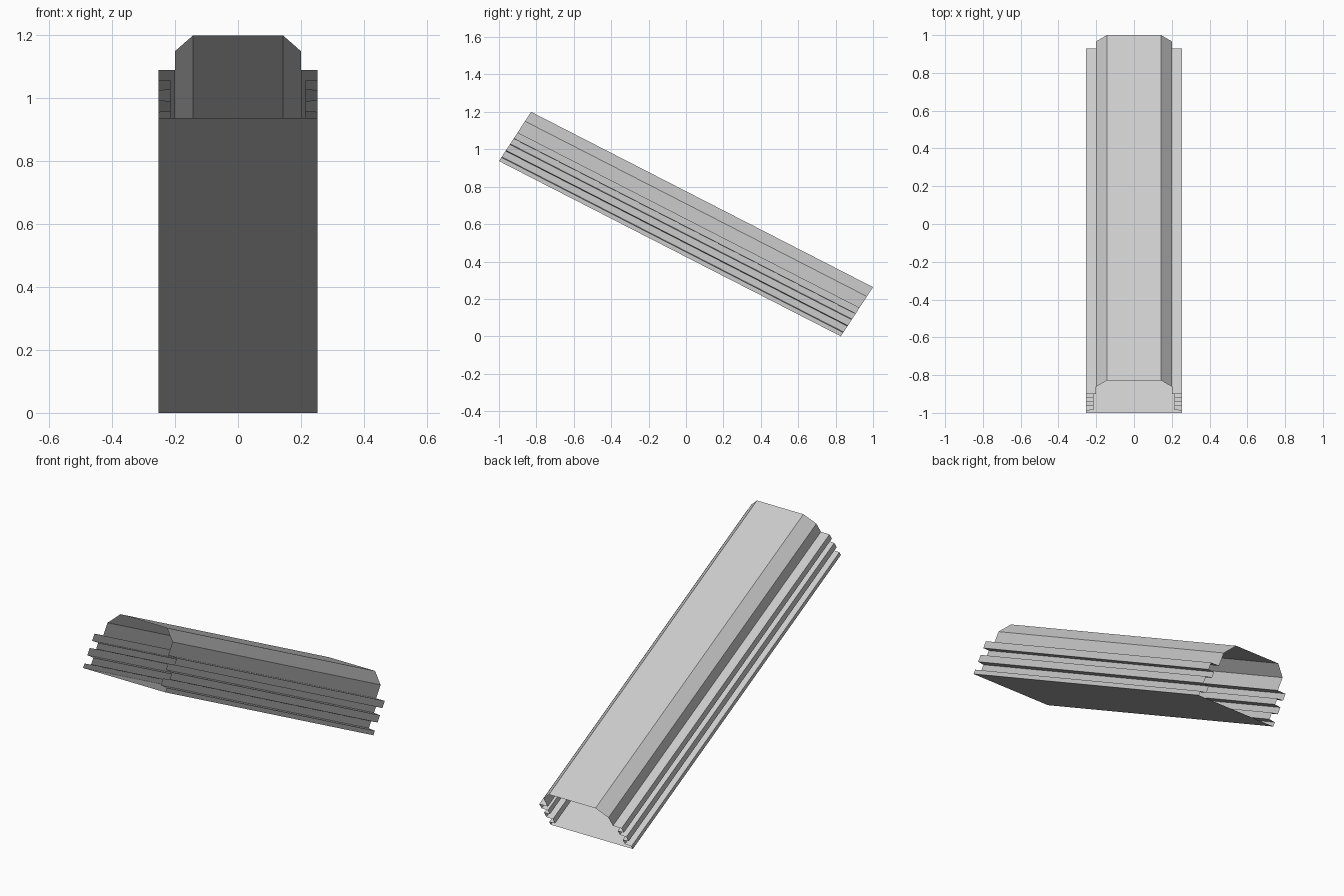
import bpy, bmesh
from mathutils import Vector

if "Cube" in bpy.data.objects:
    bpy.data.objects.remove(bpy.data.objects["Cube"])

# Right half of the cross-section: (x, height along the slanted end)
half = [(0.253, 0.937), (0.253, 0.957), (0.215, 0.960), (0.215, 0.991),
        (0.253, 0.994), (0.253, 1.026), (0.215, 1.029), (0.215, 1.057),
        (0.253, 1.058), (0.253, 1.090), (0.200, 1.090), (0.200, 1.150),
        (0.143, 1.200)]
profile = half + [(-x, z) for x, z in reversed(half)]

LOW, HIGH = 0.937, 1.2        # front end floor and roof heights
LEAN = 0.172                  # end leans back over its height
RUN = Vector((0, 1.828, -0.937))  # extrusion along the tilted length

# Open-ended finned housing, swept down the slope
bm = bmesh.new()
front = [bm.verts.new((x, -1 + LEAN * (z - LOW) / (HIGH - LOW), z)) for x, z in profile]
back = [bm.verts.new(v.co + RUN) for v in front]
n = len(profile)
for i in range(n):
    j = (i + 1) % n
    bm.faces.new((front[i], front[j], back[j], back[i]))

# Make the roof panel face up, and all others match
bm.normal_update()
roof = max(bm.faces, key=lambda f: f.calc_center_median().z)
if roof.normal.z < 0:
    bmesh.ops.reverse_faces(bm, faces=bm.faces[:])

mesh = bpy.data.meshes.new("finned_housing")
bm.to_mesh(mesh)
bm.free()
obj = bpy.data.objects.new("finned_housing", mesh)
bpy.context.collection.objects.link(obj)
